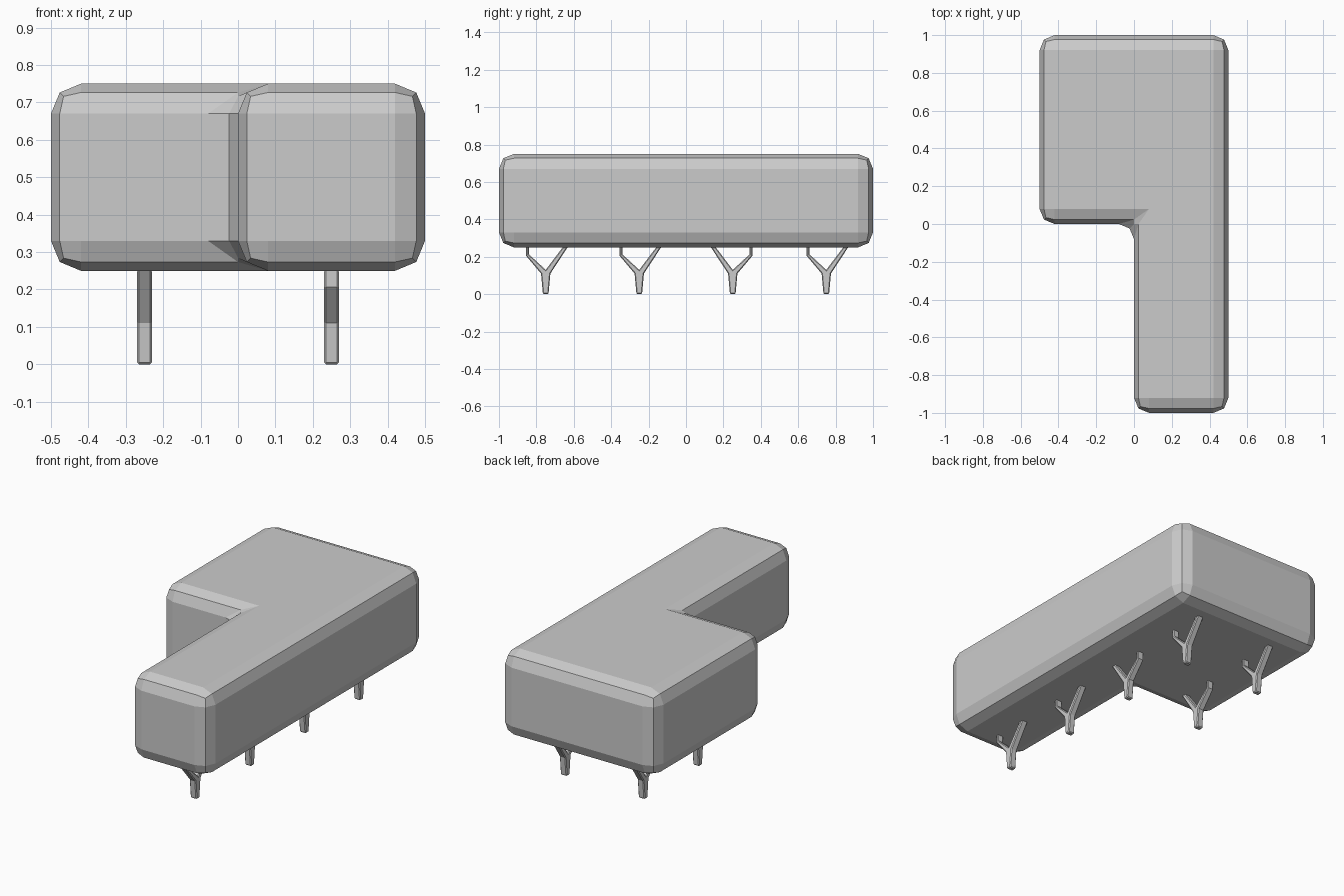
import bpy, bmesh

if "Cube" in bpy.data.objects:
    bpy.data.objects.remove(bpy.data.objects["Cube"])


def prism(name, pts, axis, lo, hi, bevel, segments, caps_only):
    """Extrude a 2D outline along an axis (0 = x, 2 = z) and bevel its edges."""
    def place(p, h):
        return (h, p[0], p[1]) if axis == 0 else (p[0], p[1], h)
    bm = bmesh.new()
    face = bm.faces.new([bm.verts.new(place(p, lo)) for p in pts])
    ext = bmesh.ops.extrude_face_region(bm, geom=[face], use_keep_orig=True)
    for v in ext["geom"]:
        if isinstance(v, bmesh.types.BMVert):
            v.co[axis] = hi
    bmesh.ops.recalc_face_normals(bm, faces=bm.faces)
    edges = [e for e in bm.edges
             if not caps_only or abs(e.verts[0].co[axis] - e.verts[1].co[axis]) < 1e-5]
    if caps_only:  # also chamfer the foot, leave the other long edges crisp
        edges += [e for e in bm.edges
                  if e not in edges and all(v.co.z < 1e-5 for v in e.verts)]
    bmesh.ops.bevel(bm, geom=edges, offset=bevel, offset_type='OFFSET',
                    segments=segments, profile=0.5, affect='EDGES',
                    clamp_overlap=True)
    bmesh.ops.recalc_face_normals(bm, faces=bm.faces)
    me = bpy.data.meshes.new(name)
    bm.to_mesh(me)
    bm.free()
    ob = bpy.data.objects.new(name, me)
    bpy.context.collection.objects.link(ob)
    return ob


# L-shaped rounded body
outline = [(-0.5, 0), (0, 0), (0, -1), (0.5, -1), (0.5, 1), (-0.5, 1)]
prism("body", outline, 2, 0.25, 0.75, 0.08, 2, False)

# forked legs: one bent prong, one straight prong (y offset, z)
fork = [(-0.015, 0), (0.015, 0), (0.025, 0.11), (0.118, 0.252), (0.092, 0.252),
        (0, 0.13), (-0.09, 0.213), (-0.09, 0.252), (-0.106, 0.252),
        (-0.106, 0.206), (-0.025, 0.11)]
spots = [(0.25, -0.75), (0.25, -0.25), (0.25, 0.25), (0.25, 0.75),
         (-0.25, 0.25), (-0.25, 0.75)]
for x, y in spots:
    s = -1 if y == 0.25 else 1  # this row faces the other way
    leg = prism("forked_leg", [(s * a, z) for a, z in fork], 0, -0.02, 0.02,
                0.005, 1, True)
    leg.location = (x, y, 0)
